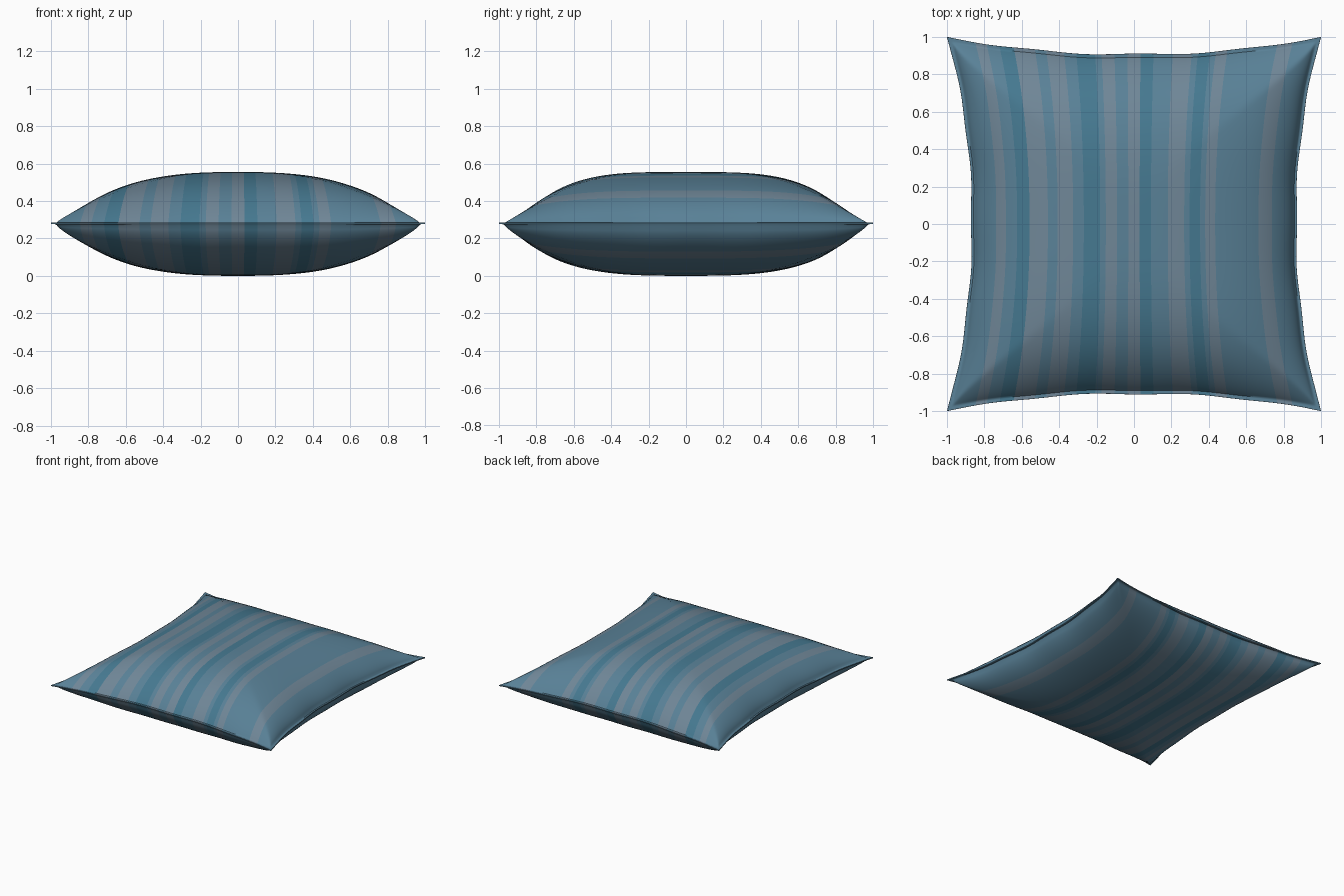
import bpy, bmesh, math

if "Cube" in bpy.data.objects:
    bpy.data.objects.remove(bpy.data.objects["Cube"])

N = 90          # grid divisions per side
SEAM = 0.28     # seam height
FLANGE = 0.98   # where the stuffed part meets the flat sewn edge


def bulge(t, p, q):
    """Puffy cross-section: 1 in the middle, 0 at the seam."""
    t = min(1.0, abs(t) / FLANGE)
    return max(0.0, 1 - t ** p) ** q


def ripple(a, k):
    """Small uneven puckers along a sewn edge, fading at the corners."""
    return 0.004 * math.sin(k * a + 1.3) * (1 - a ** 4)


def pillow_point(u, v, side):
    # pinched outline with pulled-out corners
    x = u * (0.868 + 0.132 * abs(v) ** 2.2 + abs(u) ** 6 * ripple(v, 13))
    y = v * (0.907 + 0.093 * abs(u) ** 2.2 + abs(v) ** 6 * ripple(u, 11))
    # upper and lower panels are stuffed slightly differently
    if side > 0:
        a, b = bulge(u, 2.6, 0.6), bulge(v, 3.7, 0.88)
    else:
        a, b = bulge(u, 2.6, 0.54), bulge(v, 3.1, 0.6)
    h = 0.6 * a * b + 0.4 * min(a, b)
    edge = max(abs(u), abs(v))
    lip = 0.004 if edge < 0.9999 else 0.0
    # faint vertical creases in the cloth
    crease = 0.003 * math.sin(17 * u + 2 * v) * h * (1 - h)
    height = (0.275 if side > 0 else 0.28) * h
    return x, y, SEAM + side * (max(height, lip) + crease)


def material(name, color):
    m = bpy.data.materials.new(name)
    m.diffuse_color = (*color, 1)
    m.use_nodes = True
    m.node_tree.nodes["Principled BSDF"].inputs["Base Color"].default_value = m.diffuse_color
    return m


# points packed closer together near the seam
ts = [math.sin(math.pi / 2 * (2 * i / N - 1)) for i in range(N + 1)]

# grey-blue stripes running front to back: (centre, half width)
pale = [(-0.74, 0.03), (-0.52, 0.05), (-0.38, 0.03), (-0.12, 0.03),
        (0.0, 0.04), (0.24, 0.04), (0.42, 0.03), (0.72, 0.04)]
deep = [(-0.24, 0.04), (0.07, 0.03), (0.34, 0.03), (-0.62, 0.03)]


def stripe(x):
    if any(abs(x - c) < w for c, w in pale):
        return 1
    if any(abs(x - c) < w for c, w in deep):
        return 2
    return 0


# cushion: upper and lower panels sewn together at the edge
bm = bmesh.new()
for side in (1, -1):
    grid = [[bm.verts.new(pillow_point(u, v, side)) for v in ts] for u in ts]
    for i in range(N):
        for j in range(N):
            quad = [grid[i][j], grid[i + 1][j], grid[i + 1][j + 1], grid[i][j + 1]]
            f = bm.faces.new(quad if side > 0 else quad[::-1])
            f.material_index = stripe((ts[i] + ts[i + 1]) / 2 * 0.9)
            f.smooth = True
bmesh.ops.remove_doubles(bm, verts=bm.verts, dist=0.00005)
bmesh.ops.recalc_face_normals(bm, faces=bm.faces)

mesh = bpy.data.meshes.new("cushion")
bm.to_mesh(mesh)
bm.free()
cushion = bpy.data.objects.new("cushion", mesh)
bpy.context.collection.objects.link(cushion)
mesh.materials.append(material("blue_cloth", (0.10, 0.22, 0.31)))
mesh.materials.append(material("pale_stripe", (0.16, 0.24, 0.31)))
mesh.materials.append(material("deep_stripe", (0.06, 0.19, 0.28)))

# smooth cloth with a crisp seam
bpy.context.view_layer.objects.active = cushion
cushion.select_set(True)
bpy.ops.object.shade_smooth_by_angle(angle=math.radians(50))
